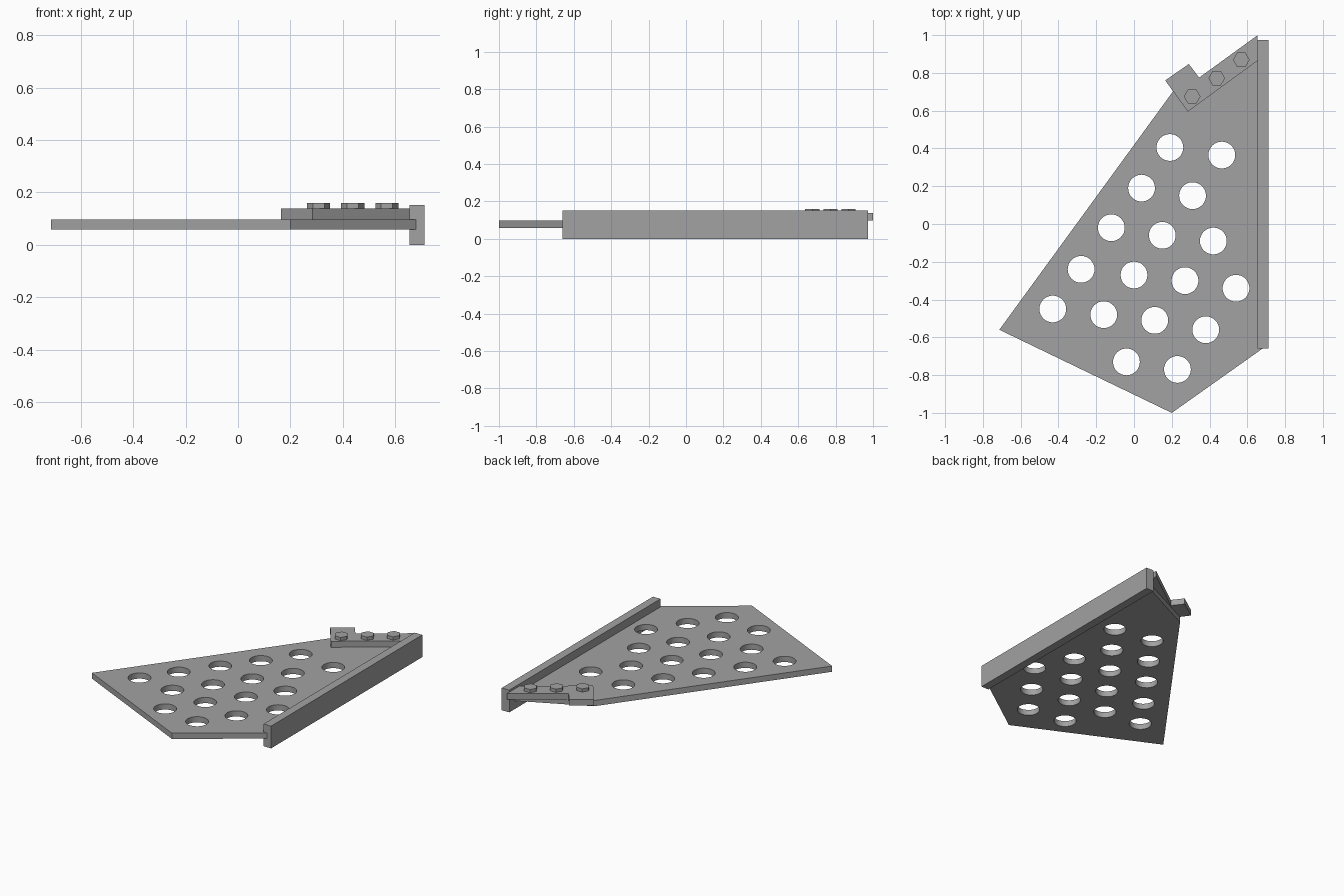
import bpy, bmesh, math

cube = bpy.data.objects.get("Cube")
if cube:
    bpy.data.objects.remove(cube, do_unlink=True)

GREY = (0.36, 0.36, 0.36, 1.0)
metal = bpy.data.materials.new("plain_grey")
metal.use_nodes = True
metal.diffuse_color = GREY
metal.node_tree.nodes["Principled BSDF"].inputs["Base Color"].default_value = GREY


def prism(name, outline, z0, z1):
    """Extrude a flat outline from z0 up to z1."""
    bm = bmesh.new()
    face = bm.faces.new([bm.verts.new((x, y, z0)) for x, y in outline])
    top = bmesh.ops.extrude_face_region(bm, geom=[face])["geom"]
    moved = [v for v in top if isinstance(v, bmesh.types.BMVert)]
    bmesh.ops.translate(bm, verts=moved, vec=(0, 0, z1 - z0))
    bmesh.ops.recalc_face_normals(bm, faces=bm.faces)
    mesh = bpy.data.meshes.new(name)
    bm.to_mesh(mesh)
    bm.free()
    mesh.materials.append(metal)
    obj = bpy.data.objects.new(name, mesh)
    bpy.context.collection.objects.link(obj)
    return obj


def ring(cx, cy, radius, sides):
    steps = [math.tau * i / sides for i in range(sides)]
    return [(cx + radius * math.cos(a), cy + radius * math.sin(a)) for a in steps]


def activate(obj):
    bpy.ops.object.select_all(action="DESELECT")
    obj.select_set(True)
    bpy.context.view_layer.objects.active = obj


# Perforated plate
plate = prism("perforated_plate",
              [(-0.713, -0.56), (0.2, -1.0), (0.68, -0.66), (0.68, 0.93), (0.205, 0.70)],
              0.058, 0.097)
holes = [(0.19, 0.405), (0.465, 0.365), (0.04, 0.19), (0.31, 0.15),
         (-0.12, -0.02), (0.15, -0.06), (0.42, -0.09),
         (-0.28, -0.24), (0.0, -0.27), (0.27, -0.30), (0.54, -0.34),
         (-0.43, -0.45), (-0.16, -0.48), (0.11, -0.51), (0.38, -0.56),
         (-0.04, -0.73), (0.23, -0.77)]

# Punch the round holes
cutters = [prism("hole_cutter", ring(x, y, 0.071, 32), 0, 0.2) for x, y in holes]
activate(cutters[0])
for c in cutters:
    c.select_set(True)
bpy.ops.object.join()
cutter = bpy.context.view_layer.objects.active
cutter.hide_render = True
activate(plate)
cut = plate.modifiers.new("holes", "BOOLEAN")
cut.operation, cut.solver, cut.object = "DIFFERENCE", "EXACT", cutter
bpy.ops.object.modifier_apply(modifier=cut.name)
bpy.data.objects.remove(cutter, do_unlink=True)
bpy.ops.object.shade_smooth_by_angle(angle=math.radians(30))

# Upright rail along the left edge
prism("side_rail", [(0.655, -0.66), (0.712, -0.66), (0.712, 0.973), (0.655, 0.973)], 0, 0.152)

# Stepped bracket bolted on the back corner
prism("bracket", [(0.165, 0.76), (0.285, 0.595), (0.655, 0.865),
                  (0.655, 1.0), (0.345, 0.775), (0.29, 0.847)], 0.097, 0.138)

# Hexagonal bolt heads
for i in range(3):
    prism(f"bolt_head_{i + 1}", ring(0.308 + 0.13 * i, 0.675 + 0.097 * i, 0.044, 6), 0.138, 0.16)
